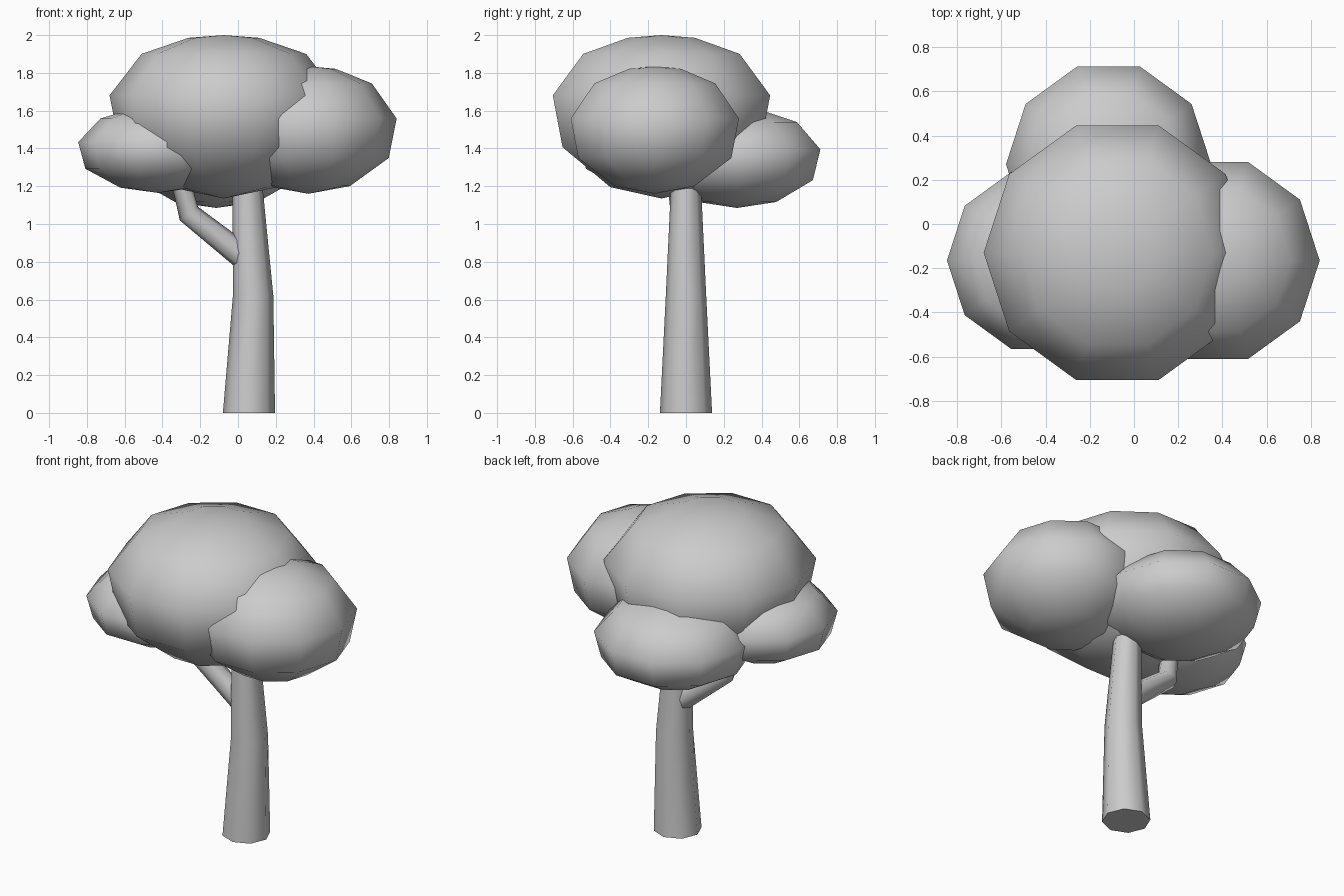
import bpy, bmesh
from math import cos, sin, pi, radians
from mathutils import Vector

if "Cube" in bpy.data.objects:
    bpy.data.objects.remove(bpy.data.objects["Cube"])


def loft(name, rings, close_start=True, close_end=True, angle=60):
    """Skin a list of vertex rings; one-point rings become poles."""
    bm = bmesh.new()
    vr = [[bm.verts.new(p) for p in ring] for ring in rings]
    for a, b in zip(vr, vr[1:]):
        n = max(len(a), len(b))
        for i in range(n):
            j = (i + 1) % n
            if len(a) == 1:
                bm.faces.new((a[0], b[j], b[i]))
            elif len(b) == 1:
                bm.faces.new((a[i], a[j], b[0]))
            else:
                bm.faces.new((a[i], a[j], b[j], b[i]))
    for ring in (vr[0], vr[-1]):
        if len(ring) > 2:
            bm.faces.new(ring)
    bmesh.ops.recalc_face_normals(bm, faces=bm.faces)
    me = bpy.data.meshes.new(name)
    bm.to_mesh(me)
    bm.free()
    ob = bpy.data.objects.new(name, me)
    bpy.context.collection.objects.link(ob)
    bpy.ops.object.select_all(action='DESELECT')
    ob.select_set(True)
    bpy.context.view_layer.objects.active = ob
    bpy.ops.object.shade_smooth_by_angle(angle=radians(angle))
    return ob


def ring(c, r, n, u=Vector((1, 0, 0)), v=Vector((0, 1, 0))):
    return [Vector(c) + r * (cos(2 * pi * i / n) * u + sin(2 * pi * i / n) * v)
            for i in range(n)]


# Leaf clumps: ten-sided rounded domes sharing one profile (radius, height)
PROFILE = [(0.47, 0.06), (0.91, 0.28), (1, 0.59), (0.72, 0.865), (0.31, 0.98)]


def clump(name, x, y, r, z0, z1, lift=0.0):
    rings = [[Vector((x, y, z0))]]
    for pr, f in PROFILE:
        f += lift * f * (1 - f)
        rings.append(ring((x, y, z0 + f * (z1 - z0)), pr * r, 10))
    rings.append([Vector((x, y, z1))])
    return loft(name, rings)


clump("crown_foliage", -0.075, -0.13, 0.605, 1.135, 2.0, 0.17)
clump("right_foliage", 0.372, -0.165, 0.468, 1.16, 1.835)
clump("left_foliage", -0.425, -0.165, 0.421, 1.165, 1.62)
clump("back_foliage", -0.115, 0.27, 0.464, 1.085, 1.61)

# Trunk: gently bent, tapering, eight sides
loft("trunk", [ring(c, r, 8) for c, r in [
    ((0.058, 0, 0), 0.138), ((0.08, 0, 0.62), 0.107), ((0.045, 0, 1.3), 0.075)]])

# Branch: bent tube from the trunk into the left clump
path = [Vector(p) for p in [(0.05, 0, 0.81), (-0.26, -0.02, 1.055), (-0.32, -0.06, 1.3)]]
radii = [0.07, 0.06, 0.05]
side = Vector((0, 1, 0))
rings = []
for i, p in enumerate(path):
    t = (path[min(i + 1, 2)] - path[max(i - 1, 0)]).normalized()
    u = side.cross(t).normalized()
    rings.append(ring(p, radii[i], 8, u, t.cross(u)))
loft("branch", rings)
